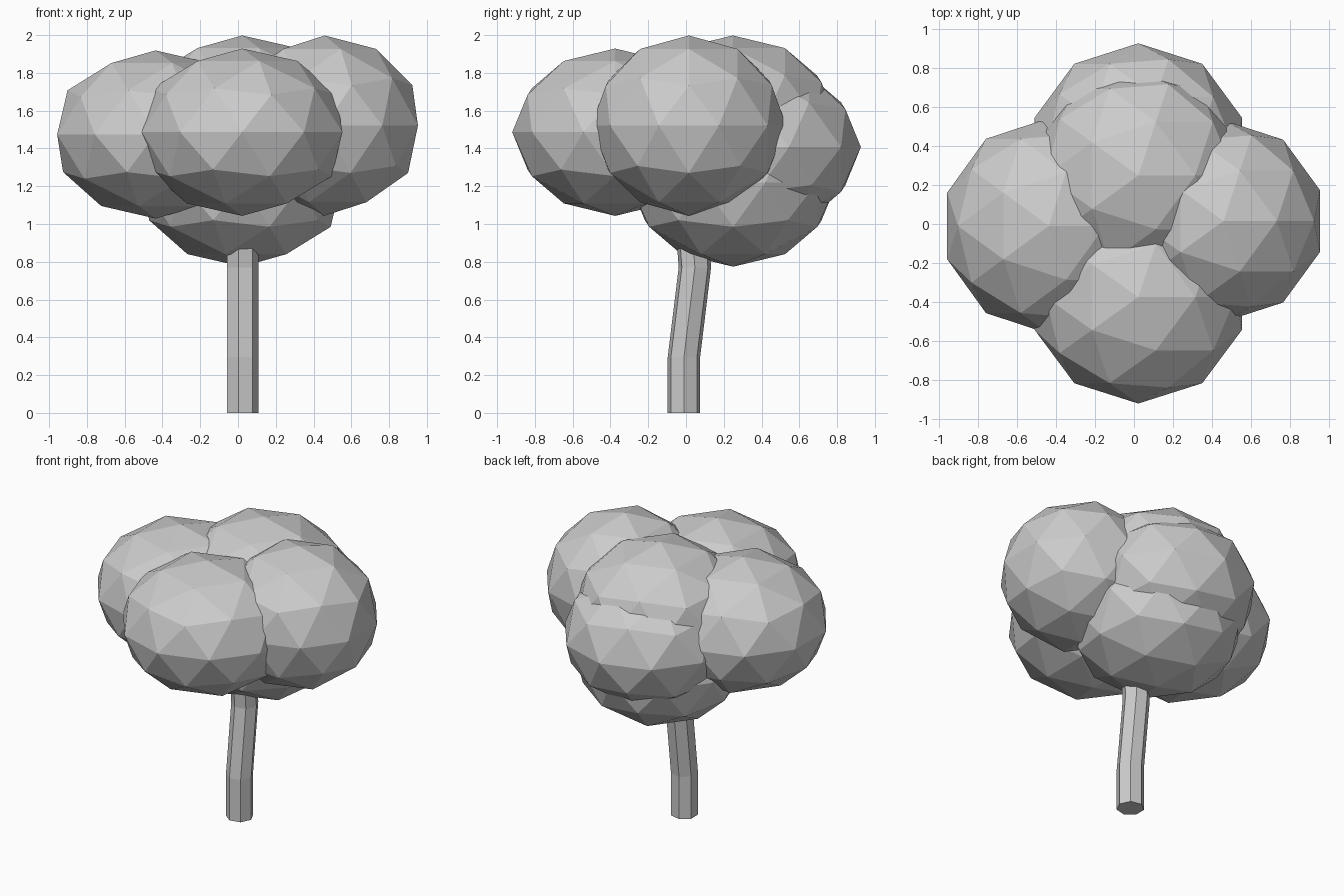
import bpy
import bmesh
import math
from mathutils import Vector

cube = bpy.data.objects.get("Cube")
if cube:
    bpy.data.objects.remove(cube, do_unlink=True)


def make_material(name, colour):
    mat = bpy.data.materials.new(name)
    mat.use_nodes = True
    mat.diffuse_color = colour
    mat.node_tree.nodes["Principled BSDF"].inputs["Base Color"].default_value = colour
    return mat


def add_object(name, bm, mat):
    mesh = bpy.data.meshes.new(name)
    bmesh.ops.recalc_face_normals(bm, faces=bm.faces)
    bm.to_mesh(mesh)
    bm.free()
    mesh.materials.append(mat)
    obj = bpy.data.objects.new(name, mesh)
    bpy.context.collection.objects.link(obj)
    return obj


def add_foliage(name, centre, radii, mat):
    """Flat-shaded low-poly leaf clump."""
    bm = bmesh.new()
    bmesh.ops.create_icosphere(bm, subdivisions=2, radius=1)
    bmesh.ops.scale(bm, vec=radii, verts=bm.verts)
    bmesh.ops.translate(bm, vec=centre, verts=bm.verts)
    return add_object(name, bm, mat)


def add_trunk(name, path, radius, sides, mat):
    """Bent prism that follows a list of ring centres."""
    bm = bmesh.new()
    rings = []
    for centre in path:
        ring = []
        for i in range(sides):
            a = math.tau * i / sides
            offset = Vector((math.cos(a), math.sin(a), 0)) * radius
            ring.append(bm.verts.new(Vector(centre) + offset))
        rings.append(ring)
    for low, high in zip(rings, rings[1:]):
        for i in range(sides):
            j = (i + 1) % sides
            bm.faces.new((low[i], low[j], high[j], high[i]))
    bm.faces.new(rings[0][::-1])
    bm.faces.new(rings[-1])
    return add_object(name, bm, mat)


grey = make_material("plain grey", (0.6, 0.6, 0.6, 1))

# Leaf clumps: name, centre, radii
clumps = [
    ("foliage_front", (0.022, -0.375, 1.486), (0.558, 0.545, 0.443)),
    ("foliage_back", (0.022, 0.376, 1.407), (0.558, 0.55, 0.45)),
    ("foliage_right", (-0.437, -0.01, 1.474), (0.547, 0.552, 0.445)),
    ("foliage_left", (0.459, 0.015, 1.521), (0.519, 0.516, 0.477)),
    ("foliage_top", (0.022, 0.248, 1.553), (0.555, 0.55, 0.445)),
    ("foliage_bottom", (0.022, 0.25, 1.219), (0.551, 0.55, 0.445)),
]
for clump_name, clump_centre, clump_radii in clumps:
    add_foliage(clump_name, clump_centre, clump_radii, grey)

# Trunk, kinked toward the back and straightening inside the leaves
trunk_path = [
    (0.021, -0.011, 0),
    (0.021, -0.011, 0.295),
    (0.021, 0.047, 0.77),
    (0.021, 0.03, 1.0),
]
add_trunk("trunk", trunk_path, 0.088, 7, grey)
